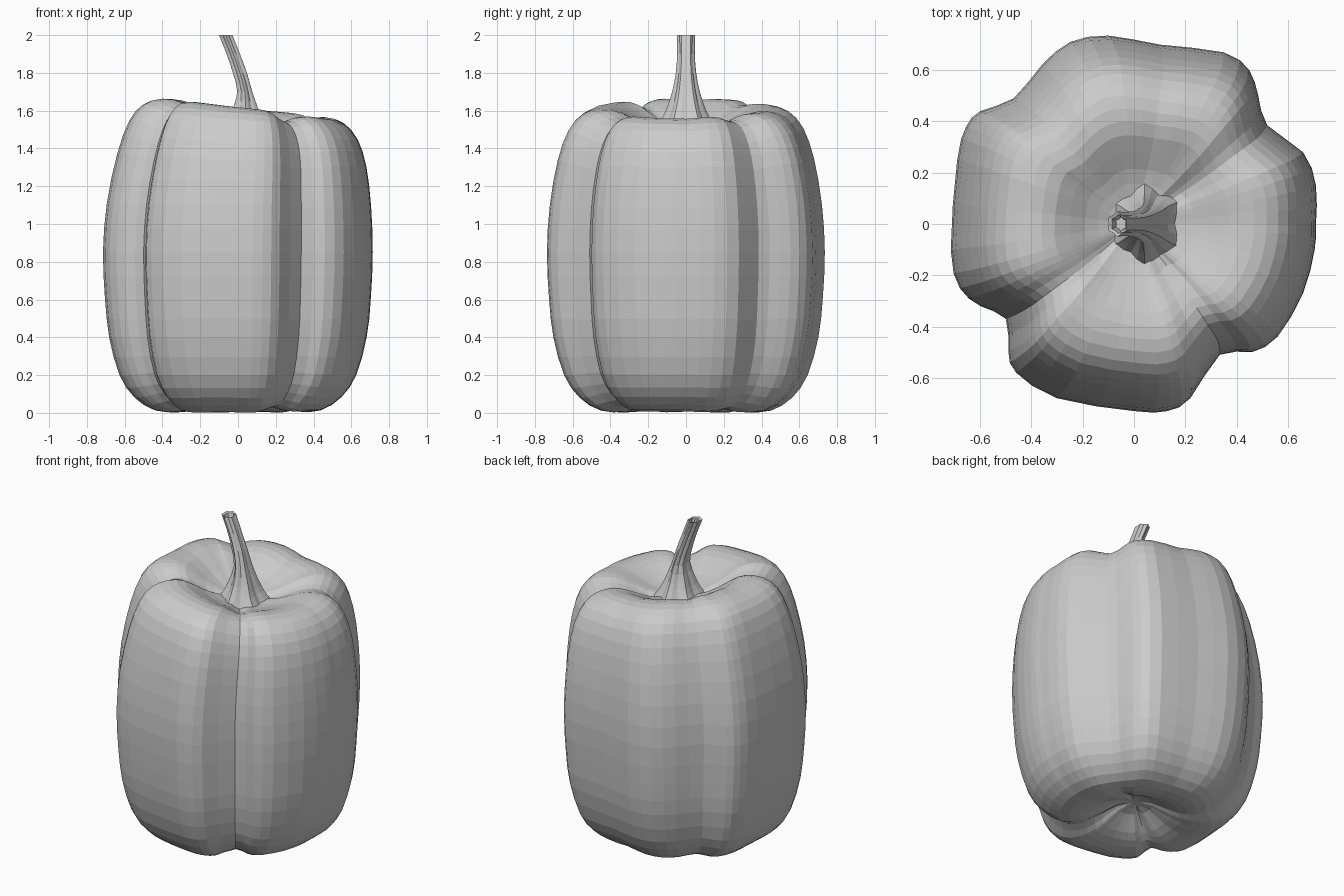
import bpy, bmesh, math

if "Cube" in bpy.data.objects:
    bpy.data.objects.remove(bpy.data.objects["Cube"])


def spline(pts, n, closed=False):
    """Catmull-Rom subdivision of a list of tuples, n steps per segment."""
    out, m = [], len(pts)
    pick = (lambda i: pts[i % m]) if closed else (lambda i: pts[min(max(i, 0), m - 1)])
    for i in range(m if closed else m - 1):
        for k in range(n):
            t = k / n
            out.append(tuple(
                0.5 * (2 * b + (c - a) * t + (2 * a - 5 * b + 4 * c - d) * t * t
                       + (3 * b - a - 3 * c + d) * t ** 3)
                for a, b, c, d in zip(pick(i - 1), pick(i), pick(i + 1), pick(i + 2))))
    return out if closed else out + [pts[-1]]


def loft(name, rings):
    """Skin a stack of closed rings and cap both ends."""
    bm = bmesh.new()
    loops = [[bm.verts.new(p) for p in ring] for ring in rings]
    for lo, hi in zip(loops, loops[1:]):
        for i in range(len(lo)):
            j = (i + 1) % len(lo)
            bm.faces.new((lo[i], lo[j], hi[j], hi[i]))
    bm.faces.new(loops[0][::-1])
    bm.faces.new(loops[-1])
    bmesh.ops.recalc_face_normals(bm, faces=bm.faces)
    mesh = bpy.data.meshes.new(name)
    bm.to_mesh(mesh)
    bm.free()
    obj = bpy.data.objects.new(name, mesh)
    bpy.context.collection.objects.link(obj)
    return obj


# Four-lobed outline, seen from above
outline = spline([
    (.71, 0), (.71, .15), (.66, .28), (.52, .385), (.485, .5), (.45, .6), (.35, .67),
    (.1, .70), (-.1, .735), (-.25, .71), (-.36, .62), (-.47, .49), (-.6, .44),
    (-.655, .38), (-.69, .25), (-.715, -.1), (-.68, -.25), (-.6, -.32), (-.5, -.37),
    (-.49, -.5), (-.46, -.58), (-.3, -.68), (0, -.73), (.13, -.73), (.22, -.68),
    (.335, -.51), (.46, -.50), (.56, -.44), (.66, -.27), (.705, -.1)], 2, True)

# Body profile: outline scale, height, top (+) or bottom (-) shaping weight
profile = spline([
    (.03, .12, 0), (.15, .10, -.4), (.3, .04, -.8), (.45, .007, -.6), (.62, .012, -.6),
    (.77, .08, -.6), (.88, .2, -.3), (.955, .4, 0), (.985, .6, 0), (1, .85, 0),
    (.98, 1.1, .2), (.925, 1.34, .7), (.85, 1.50, 1), (.75, 1.585, 1), (.62, 1.615, 1),
    (.48, 1.60, 1), (.3, 1.535, .7), (.15, 1.505, .3), (.03, 1.50, 0)], 2)

body_rings = []
for s, z, w in profile:
    top = max(w, 0)
    ring = []
    for x, y in outline:
        r = math.hypot(x, y)
        crease = max(0, .73 - r) * .4
        soft = 1 + (.70 / r - 1) * .6 * (1 - s)     # lobes fade towards the middle
        ring.append((x * s * soft + .03 * top, y * s * soft,
                     max(0, z - .05 * top * x / r - crease * w)))
    body_rings.append(ring)
loft("pepper_body", body_rings)

# Ridged, leaning stem: centre x, height, half width x, half width y
stem_path = spline([
    (.04, 1.48, .15, .17), (.04, 1.535, .11, .14), (.04, 1.60, .08, .105),
    (.036, 1.70, .045, .072), (.01, 1.80, .042, .053), (-.025, 1.90, .04, .046),
    (-.065, 2.0, .04, .048)], 2)
stem_path += [(-.06, 1.995, .03, .036), (-.05, 1.96, .022, .026)]

stem_rings = []
for cx, z, rx, ry in stem_path:
    ring = []
    for i in range(24):
        a = math.tau * i / 24
        k = .92 + .1 * math.cos(6 * a + math.pi)
        ring.append((cx + rx * k * math.cos(a), ry * k * math.sin(a), z))
    stem_rings.append(ring)
loft("stem", stem_rings)
